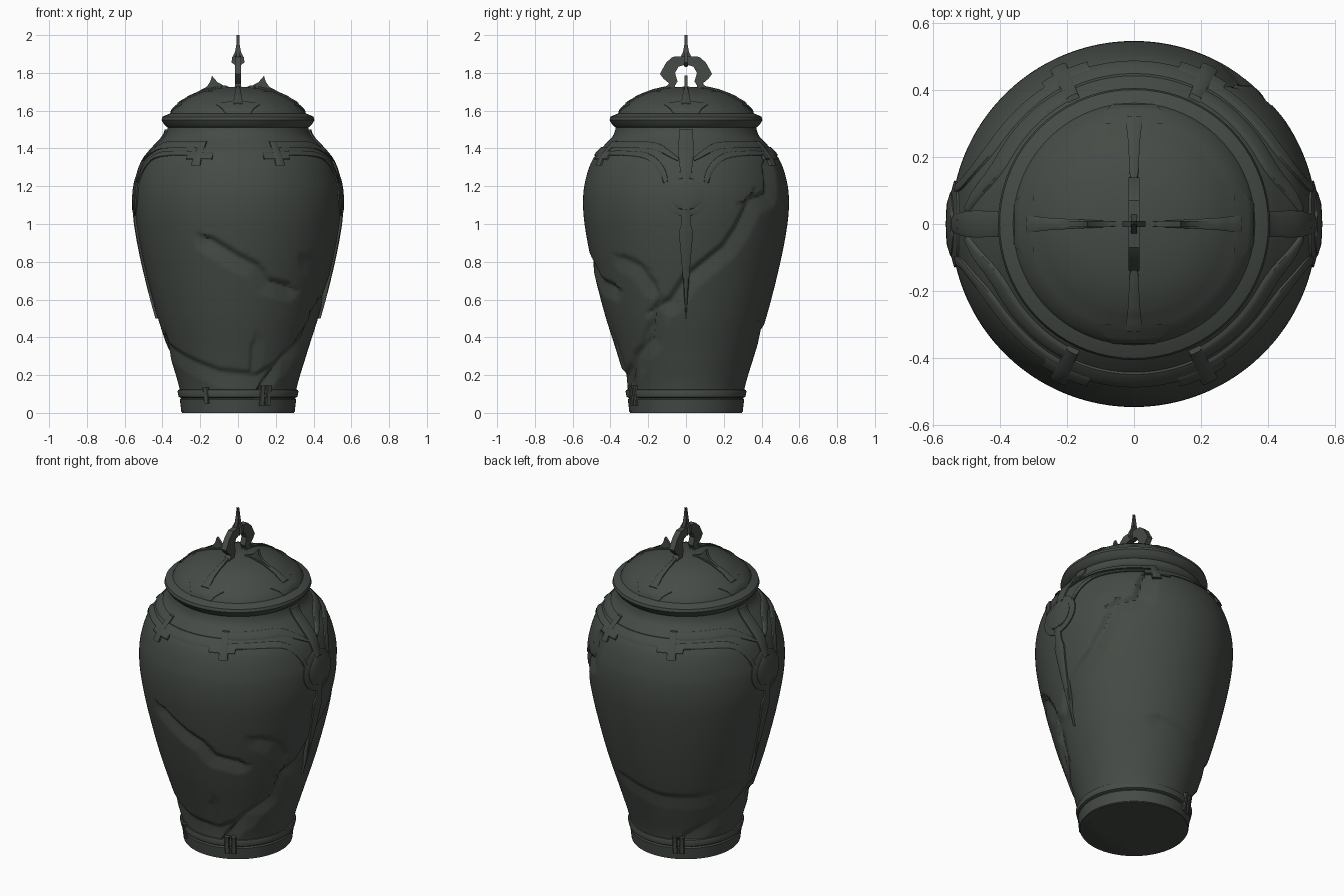
import bpy, bmesh, math
from mathutils import Vector

if "Cube" in bpy.data.objects:
    bpy.data.objects.remove(bpy.data.objects["Cube"], do_unlink=True)

STONE = bpy.data.materials.new("dark green stone")
STONE.use_nodes = True
STONE.diffuse_color = (0.06, 0.07, 0.061, 1)
STONE.node_tree.nodes["Principled BSDF"].inputs["Base Color"].default_value = (0.06, 0.07, 0.061, 1)
STONE.node_tree.nodes["Principled BSDF"].inputs["Roughness"].default_value = 0.8

BODY = [(0.297, 0), (0.308, 0.12), (0.36, 0.3), (0.432, 0.53), (0.5, 0.8), (0.537, 1.0),
        (0.545, 1.12), (0.535, 1.22), (0.495, 1.34), (0.43, 1.42), (0.385, 1.47), (0.365, 1.54)]
LID = [(0.34, 1.5), (0.37, 1.508), (0.39, 1.525), (0.405, 1.55), (0.4, 1.567), (0.38, 1.577),
       (0.36, 1.585), (0.35, 1.605), (0.31, 1.64), (0.272, 1.661), (0.262, 1.67),
       (0.18, 1.703), (0.1, 1.721), (0, 1.728)]


def lerp(a, b, t):
    return a + (b - a) * t


def body_radius(z):
    """Smooth cubic through the body profile."""
    z = min(max(z, 0), BODY[-1][1])
    i = next(k for k in range(len(BODY) - 1) if z <= BODY[k + 1][1])
    (r0, z0), (r1, z1) = BODY[i], BODY[i + 1]

    def slope(k):
        a, b = BODY[max(k - 1, 0)], BODY[min(k + 1, len(BODY) - 1)]
        return (b[0] - a[0]) / (b[1] - a[1])
    h = z1 - z0
    t = (z - z0) / h
    return ((1 + 2 * t) * (1 - t) ** 2 * r0 + t * (1 - t) ** 2 * h * slope(i)
            + t * t * (3 - 2 * t) * r1 + t * t * (t - 1) * h * slope(i + 1))


def lid_height(r):
    for (r0, z0), (r1, z1) in zip(LID[5:], LID[6:]):
        if r >= r1:
            return lerp(z0, z1, (r0 - r) / (r0 - r1))
    return LID[-1][1]


def finish(name, bm, angle=35):
    bmesh.ops.remove_doubles(bm, verts=bm.verts, dist=1e-5)
    bmesh.ops.recalc_face_normals(bm, faces=bm.faces)
    mesh = bpy.data.meshes.new(name)
    bm.to_mesh(mesh)
    bm.free()
    obj = bpy.data.objects.new(name, mesh)
    bpy.context.collection.objects.link(obj)
    mesh.materials.append(STONE)
    bpy.ops.object.select_all(action='DESELECT')
    obj.select_set(True)
    bpy.context.view_layer.objects.active = obj
    bpy.ops.object.shade_smooth_by_angle(angle=math.radians(angle))


def skin(bm, rows, closed=True):
    """Join rows of points with quads and cap both ends."""
    rows = [[bm.verts.new(p) for p in row] for row in rows]
    n = len(rows[0])
    for a, b in zip(rows, rows[1:]):
        for i in range(n):
            j = (i + 1) % n
            bm.faces.new((a[i], a[j], b[j], b[i]))
    bm.faces.new(rows[0])
    bm.faces.new(rows[-1])


def lathe(name, profile, sides=72, dent=None):
    bm = bmesh.new()
    rows = []
    for r, z in profile:
        row = []
        for i in range(sides):
            a = math.tau * i / sides
            q = max(r, 1e-4) - (dent(a, z) if dent else 0)
            row.append((q * math.cos(a), q * math.sin(a), z))
        rows.append(row)
    skin(bm, rows)
    finish(name, bm)


def on_body(turn):
    def place(u, z, h):
        a, r = turn + u / 0.5, body_radius(z) + h
        return (r * math.cos(a), r * math.sin(a), z)
    return place


def on_lid(turn):
    def place(u, v, h):
        c, s = math.cos(turn), math.sin(turn)
        return (v * c - u * s, v * s + u * c, lid_height(math.hypot(u, v)) + h)
    return place


def ribbon(name, place, path, height=0.014, smooth=0):
    """Raised strip along (across, along, half width) points, bent onto a surface."""
    pts = [Vector(p) for p in path]
    for _ in range(smooth):
        pts = [pts[0]] + [lerp(a, b, t) for a, b in zip(pts, pts[1:]) for t in (0.25, 0.75)] + [pts[-1]]
    fine = [lerp(a, b, k / 5) for a, b in zip(pts, pts[1:]) for k in range(5)] + [pts[-1]]
    section = [(-1, -0.012), (-1, height * 0.7), (-0.7, height), (0, height),
               (0.7, height), (1, height * 0.7), (1, -0.012)]
    rows = []
    for i, p in enumerate(fine):
        d = (fine[min(i + 1, len(fine) - 1)] - fine[max(i - 1, 0)]).to_2d().normalized()
        rows.append([place(p.x - d.y * p.z * k, p.y + d.x * p.z * k, h) for k, h in section])
    bm = bmesh.new()
    skin(bm, rows)
    finish(name, bm)


def slab(name, outline, half, turn):
    """Upright plate with an outline in (outward, up)."""
    bm = bmesh.new()
    c, s = math.cos(turn), math.sin(turn)
    skin(bm, [[(x * c - k * s, x * s + k * c, z) for x, z in outline] for k in (-half, half)])
    finish(name, bm)


# Cracks: (turn, depth, points as seen face-on); the lower side sinks back
FRONT, RIGHT, BACK, LEFT = -math.pi / 2, 0, math.pi / 2, math.pi
BACK_LEFT = math.pi * 0.75
CRACKS = [
    (FRONT, 0.024, [(-0.15, 0.92), (0, 0.83), (0.1, 0.78), (0.16, 0.7), (0.27, 0.67)]),
    (FRONT, 0.016, [(-0.37, 0.36), (-0.25, 0.28), (-0.1, 0.22), (0.1, 0.2),
                    (0.25, 0.28), (0.34, 0.42), (0.4, 0.52)]),
    (FRONT, 0.01, [(0.07, 0.22), (0.08, 0.36)]),
    (FRONT, 0.016, [(0.38, 0.82), (0.43, 0.78), (0.44, 0.68)]),
    (BACK_LEFT, 0.016, [(-0.06, 0.15), (0.08, 0.24), (0.2, 0.3), (0.31, 0.4)]),
    (BACK_LEFT, 0.01, [(-0.38, 0.48), (-0.2, 0.42), (0, 0.42), (0.2, 0.46)]),
    (RIGHT, 0.024, [(-0.29, 0.15), (-0.27, 0.3), (-0.18, 0.4), (-0.16, 0.56), (-0.08, 0.6), (0, 0.72),
                    (0.2, 0.88), (0.27, 0.98), (0.34, 1.13), (0.43, 1.16), (0.42, 1.3)]),
]
SEGMENTS = []
for turn, depth, line in CRACKS:
    flat = [Vector((math.asin(x / body_radius(z)) * 0.47, z)) for x, z in line]
    SEGMENTS += [(turn, depth, a, b) for a, b in zip(flat, flat[1:])]


def crack_dent(a, z):
    best = 0
    for turn, depth, p, q in SEGMENTS:
        if z < min(p.y, q.y) - 0.09 or z > max(p.y, q.y) + 0.09:
            continue
        u = ((a - turn + math.pi) % math.tau - math.pi) * 0.47
        dx, dy = q.x - p.x, q.y - p.y
        t = min(max(((u - p.x) * dx + (z - p.y) * dy) / (dx * dx + dy * dy), 0), 1)
        gap = math.hypot(u - p.x - t * dx, z - p.y - t * dy)
        above = dx * (z - p.y) - dy * (u - p.x) > 0
        best = max(best, depth * (1 - gap / (0.024 if above else 0.085)))
    return best


# Body, foot bands and lid
ROWS = 140
lathe("urn_body", [(body_radius(1.54 * i / ROWS), 1.54 * i / ROWS) for i in range(ROWS + 1)], 240, crack_dent)
lathe("foot_band", [(0.29, 0), (0.3, 0.005), (0.308, 0.07), (0.3, 0.08)])
lathe("foot_ring", [(0.3, 0.078), (0.314, 0.085), (0.32, 0.112), (0.316, 0.122), (0.3, 0.125)])
lathe("lid", LID)

# Clasps on the foot
for turn in (FRONT, BACK):
    for k in (-0.03, 0.03):
        ribbon("foot_clasp", on_body(turn + 0.48), [(k, 0.04, 0.022), (k, 0.145, 0.022)], 0.018)
ribbon("foot_tab", on_body(FRONT - 0.57), [(0, 0.05, 0.025), (0, 0.135, 0.025)], 0.016)

# Side ornaments: hanging dagger, medallion and swept bands
for turn in (RIGHT, LEFT):
    place = on_body(turn)
    ribbon("side_strap", place, [(0, 1.5, 0.05), (0, 1.38, 0.042), (0, 1.25, 0.025)], 0.014)
    ribbon("side_dagger", place, [(0, 1.3, 0.02), (0, 1.0, 0.022), (0, 0.96, 0.035),
                                  (0, 0.75, 0.02), (0, 0.5, 0.002)], 0.014)
    arc = [math.pi * k / 12 for k in range(13)]
    for name, radius, h in (("medallion_rim", 0.118, 0.009), ("medallion", 0.085, 0.016)):
        ribbon(name, place, [(0, 1.16 + radius * math.cos(a), radius * math.sin(a) + 0.001) for a in arc], h)
    for s in (-1, 1):
        ribbon("swept_band", place, [(s * 0.04, 1.34, 0.008), (s * 0.09, 1.37, 0.014), (s * 0.18, 1.415, 0.018),
                                     (s * 0.3, 1.42, 0.018), (s * 0.56, 1.42, 0.016)], 0.012, 2)
        ribbon("lower_band", place, [(s * 0.1, 1.22, 0.012), (s * 0.12, 1.29, 0.016), (s * 0.2, 1.36, 0.016),
                                     (s * 0.34, 1.375, 0.014), (s * 0.56, 1.375, 0.012)], 0.01, 2)

# Shoulder bands and brackets on front and back
for turn in (FRONT, BACK):
    place = on_body(turn)
    ribbon("shoulder_band", place, [(-0.21, 1.385, 0.022), (0, 1.385, 0.022), (0.21, 1.385, 0.022)], 0.01)
    for s in (-1, 1):
        ribbon("shoulder_bracket", place, [(s * 0.225, 1.31, 0.025), (s * 0.225, 1.44, 0.022)], 0.015)
        ribbon("bracket_step", place, [(s * 0.14, 1.36, 0.02), (s * 0.29, 1.36, 0.02)], 0.012)

# Lid plates, ridges and side horns
HORN = [(0.05, 1.70), (0.05, 1.728), (0.08, 1.735), (0.11, 1.752), (0.138, 1.785), (0.146, 1.755),
        (0.165, 1.727), (0.2, 1.708), (0.3, 1.654), (0.3, 1.62)]
for turn in (FRONT, RIGHT, BACK, LEFT):
    ribbon("lid_plate", on_lid(turn), [(0, 0.358, 0.065), (0, 0.335, 0.085), (0, 0.30, 0.115)], 0.006)
    ribbon("lid_ridge", on_lid(turn), [(0, 0.32, 0.026), (0, 0.25, 0.018), (0, 0.06, 0.008)], 0.01)
for turn in (RIGHT, LEFT):
    slab("lid_horn", HORN, 0.009, turn)

# Looped handle with pointed finial
HOOK = [(0, 1.89), (0.07, 1.885), (0.105, 1.855), (0.138, 1.795), (0.12, 1.77), (0.09, 1.745), (0.11, 1.718),
        (0.15, 1.70), (0.04, 1.70), (0.06, 1.73), (0.045, 1.755), (0.058, 1.80), (0.04, 1.833), (0, 1.845)]
FINIAL = [(0, 1.83), (0.034, 1.855), (0.032, 1.88), (0.016, 1.91), (0.008, 1.955), (0, 2.0)]
for turn in (FRONT, BACK):
    slab("handle_hook", HOOK, 0.017, turn)
for turn in (FRONT, RIGHT, BACK, LEFT):
    slab("finial_blade", FINIAL, 0.009, turn)
